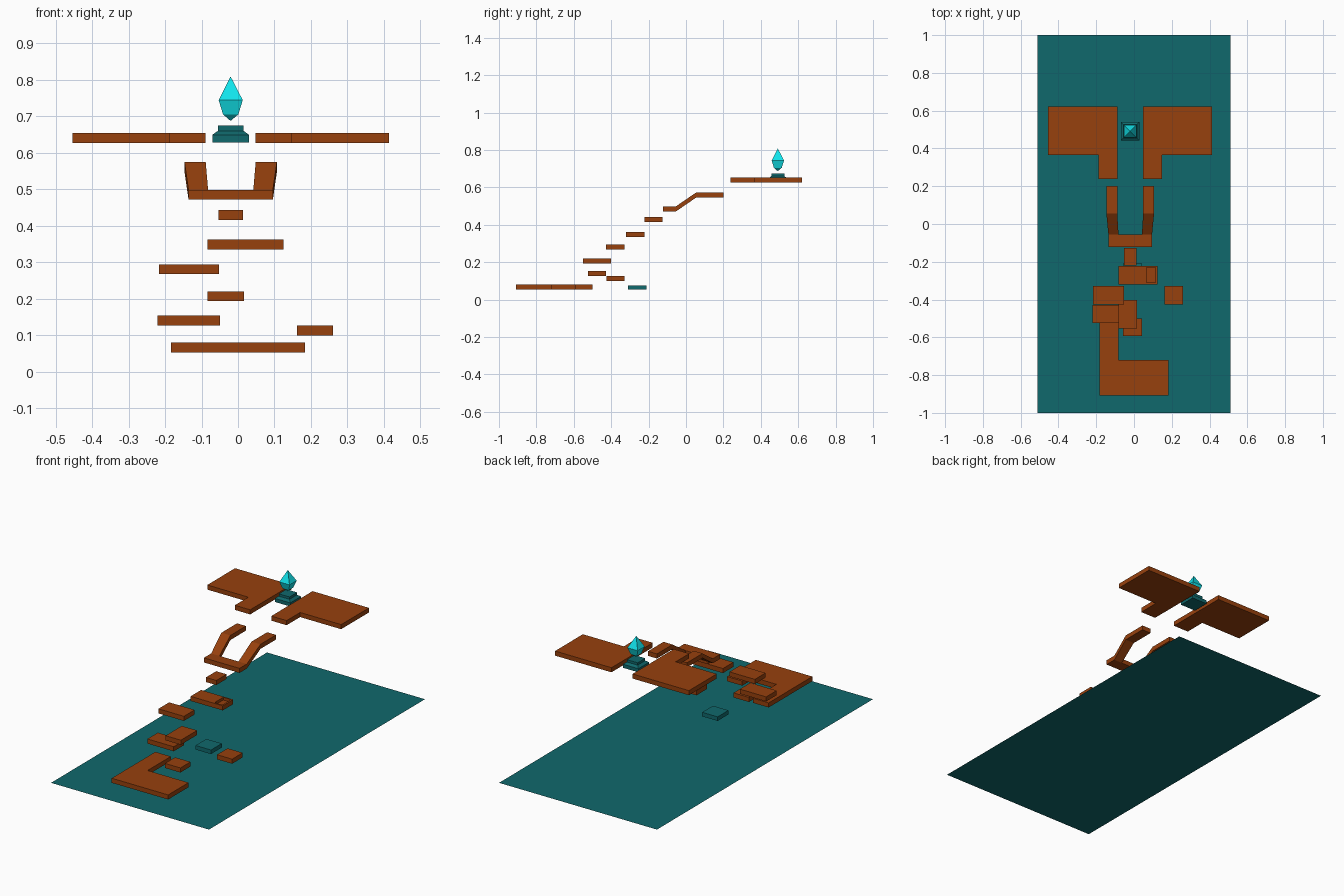
import bpy, bmesh

if "Cube" in bpy.data.objects:
    bpy.data.objects.remove(bpy.data.objects["Cube"])

CX, CY = -0.02, 0.491   # axis of the symmetric upper section, shrine depth
T = 0.027               # slab thickness


def material(name, rgb):
    m = bpy.data.materials.new(name)
    m.diffuse_color = (*rgb, 1)
    m.use_nodes = True
    m.node_tree.nodes["Principled BSDF"].inputs["Base Color"].default_value = m.diffuse_color
    return m


CLAY = material("clay", (0.31, 0.052, 0.004))
TEAL = material("teal", (0.005, 0.14, 0.15))
GLOW = material("cyan", (0.006, 0.78, 0.84))


def finish(name, bm, mat):
    bmesh.ops.recalc_face_normals(bm, faces=bm.faces)
    me = bpy.data.meshes.new(name)
    bm.to_mesh(me)
    bm.free()
    ob = bpy.data.objects.new(name, me)
    bpy.context.collection.objects.link(ob)
    me.materials.append(mat)
    return ob


def slab(name, outline, z, mat=CLAY, t=T):
    """Flat outline extruded up from height z."""
    bm = bmesh.new()
    f = bm.faces.new([bm.verts.new((x, y, z)) for x, y in outline])
    r = bmesh.ops.extrude_face_region(bm, geom=[f])
    for v in r["geom"]:
        if isinstance(v, bmesh.types.BMVert):
            v.co.z += t
    return finish(name, bm, mat)


def rect(x0, x1, y0, y1):
    return [(x0, y0), (x1, y0), (x1, y1), (x0, y1)]


def loft(bm, rings):
    """Skin a series of four-point rings and cap the ends."""
    vs = [[bm.verts.new(p) for p in r] for r in rings]
    for a, b in zip(vs, vs[1:]):
        for i in range(4):
            j = (i + 1) % 4
            bm.faces.new((a[i], a[j], b[j], b[i]))
    bm.faces.new(vs[0])
    bm.faces.new(vs[-1])


def square(h, z):
    return [(CX + sx * h, CY + sy * h, z) for sx, sy in ((-1, -1), (1, -1), (1, 1), (-1, 1))]


# ground sheet
bm = bmesh.new()
bm.faces.new([bm.verts.new((x, y, 0)) for x, y in rect(-0.512, 0.512, -1, 1)])
finish("ground", bm, TEAL)

# L-shaped starting platform
slab("start_platform", [(-0.183, -0.908), (0.183, -0.908), (0.183, -0.719),
                        (-0.083, -0.719), (-0.083, -0.504), (-0.183, -0.504)], 0.053)

# stepping stones
steps = [(-0.058, 0.042, -0.593, -0.50, 0.053),
         (0.162, 0.260, -0.426, -0.328, 0.099),
         (-0.220, -0.049, -0.525, -0.428, 0.127),
         (-0.083, 0.016, -0.552, -0.402, 0.193),
         (-0.217, -0.052, -0.427, -0.328, 0.267),
         (-0.053, 0.014, -0.221, -0.126, 0.416)]
for n, (x0, x1, y0, y1, z) in enumerate(steps):
    slab(f"step_{n + 1}", rect(x0, x1, y0, y1), z)
slab("teal_step", rect(-0.058, 0.042, -0.31, -0.21), 0.053, TEAL, 0.024)

# step with a shallow recess at one end
tray = slab("recessed_step", rect(-0.083, 0.125, -0.32, -0.223), 0.335)
cutter = slab("recess_cutter", rect(0.066, 0.115, -0.311, -0.23), 0.346, CLAY, 0.05)
cutter.hide_render = True
cutter.hide_set(True)
cut = tray.modifiers.new("recess", 'BOOLEAN')
cut.object = cutter
cut.operation = 'DIFFERENCE'
cut.solver = 'EXACT'

# forked ramp: cross bar with two rising arms
slab("fork_base", rect(CX - 0.1155, CX + 0.1155, -0.122, -0.055), 0.471)
path = [(-0.055, 0.471, 0.062, 0.1155), (0.056, 0.547, 0.0685, 0.1265),
        (0.2, 0.547, 0.0685, 0.1265)]
for side, s in (("left", -1), ("right", 1)):
    bm = bmesh.new()
    loft(bm, [[(CX + s * a, y, z), (CX + s * b, y, z), (CX + s * b, y, z + T), (CX + s * a, y, z + T)]
              for y, z, a, b in path])
    finish(f"fork_arm_{side}", bm, CLAY)

# twin upper platforms
upper = [(0.0685, 0.239), (0.168, 0.239), (0.168, 0.364),
         (0.434, 0.364), (0.434, 0.621), (0.0685, 0.621)]
for side, s in (("left", -1), ("right", 1)):
    slab(f"upper_platform_{side}", [(CX + s * x, y) for x, y in upper], 0.627)

# stepped pedestal
bm = bmesh.new()
loft(bm, [square(h, z) for h, z in ((0.05, 0.628), (0.05, 0.649), (0.035, 0.66), (0.035, 0.674))])
finish("pedestal", bm, TEAL)

# floating crystal with inset upper facets
bm = bmesh.new()
loft(bm, [square(h, z) for h, z in ((0.0005, 0.687), (0.021, 0.705), (0.033, 0.744), (0.0005, 0.809))])
bmesh.ops.recalc_face_normals(bm, faces=bm.faces)
bmesh.ops.remove_doubles(bm, verts=bm.verts, dist=0.002)
top = [f for f in bm.faces if f.calc_center_median().z > 0.75]
bmesh.ops.inset_individual(bm, faces=top, thickness=0.007, depth=-0.001)
finish("crystal", bm, GLOW)
